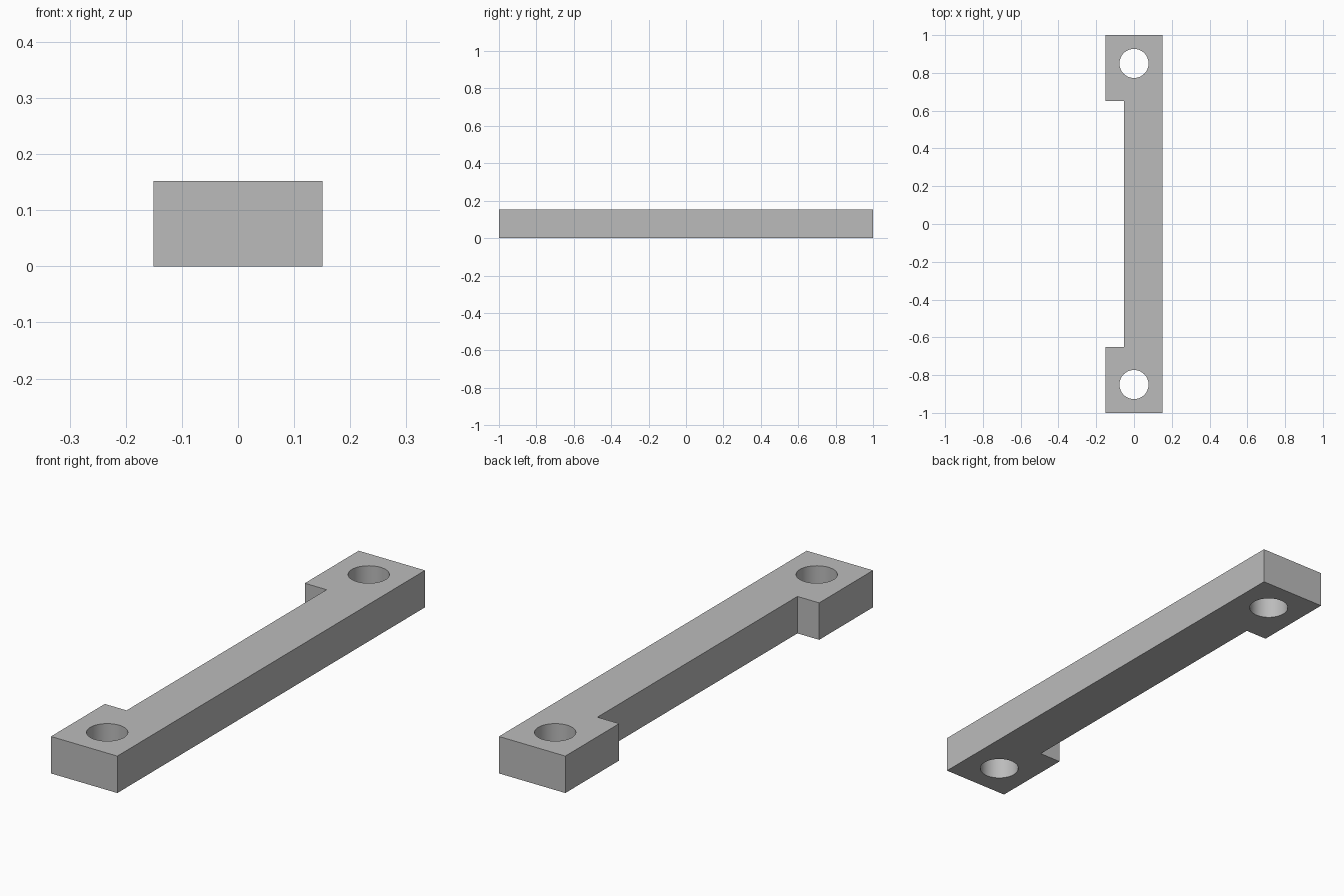
import bpy
import bmesh

if "Cube" in bpy.data.objects:
    bpy.data.objects.remove(bpy.data.objects["Cube"], do_unlink=True)

HALF_W, HALF_L, HEIGHT = 0.151, 1.0, 0.152
NOTCH_X, NOTCH_Y = -0.052, 0.65
HOLE_Y, HOLE_R = 0.85, 0.077

grey = bpy.data.materials.new("plain grey")
grey.use_nodes = True
colour = (0.5, 0.5, 0.5, 1)
grey.diffuse_color = colour
grey.node_tree.nodes["Principled BSDF"].inputs["Base Color"].default_value = colour

# Bar outline with a long notch along one side, extruded upward
half = [(HALF_W, HALF_L), (-HALF_W, HALF_L), (-HALF_W, NOTCH_Y), (NOTCH_X, NOTCH_Y)]
outline = half + [(x, -y) for x, y in reversed(half)]
bm = bmesh.new()
base = bm.faces.new([bm.verts.new((x, y, 0)) for x, y in outline])
top = bmesh.ops.extrude_face_region(bm, geom=[base])["geom"]
bmesh.ops.translate(bm, vec=(0, 0, HEIGHT),
                    verts=[v for v in top if isinstance(v, bmesh.types.BMVert)])
bmesh.ops.recalc_face_normals(bm, faces=bm.faces)
mesh = bpy.data.meshes.new("handle_bar")
bm.to_mesh(mesh)
bm.free()
mesh.materials.append(grey)
bar = bpy.data.objects.new("handle_bar", mesh)
bpy.context.collection.objects.link(bar)

# Bolt holes through both end blocks
for side in (-1, 1):
    bpy.ops.mesh.primitive_cylinder_add(vertices=64, radius=HOLE_R, depth=HEIGHT * 2,
                                        location=(0, side * HOLE_Y, HEIGHT / 2))
    cutter = bpy.context.object
    cutter.name = "hole_cutter"
    cutter.hide_render = True
    cutter.data.materials.append(grey)
    bpy.ops.object.select_all(action="DESELECT")
    bar.select_set(True)
    bpy.context.view_layer.objects.active = bar
    cut = bar.modifiers.new("bolt_hole", "BOOLEAN")
    cut.operation = "DIFFERENCE"
    cut.solver = "EXACT"
    cut.object = cutter
    bpy.ops.object.modifier_apply(modifier=cut.name)
    bpy.data.objects.remove(cutter, do_unlink=True)

# Round hole walls, crisp block edges
bpy.ops.object.shade_smooth_by_angle()
